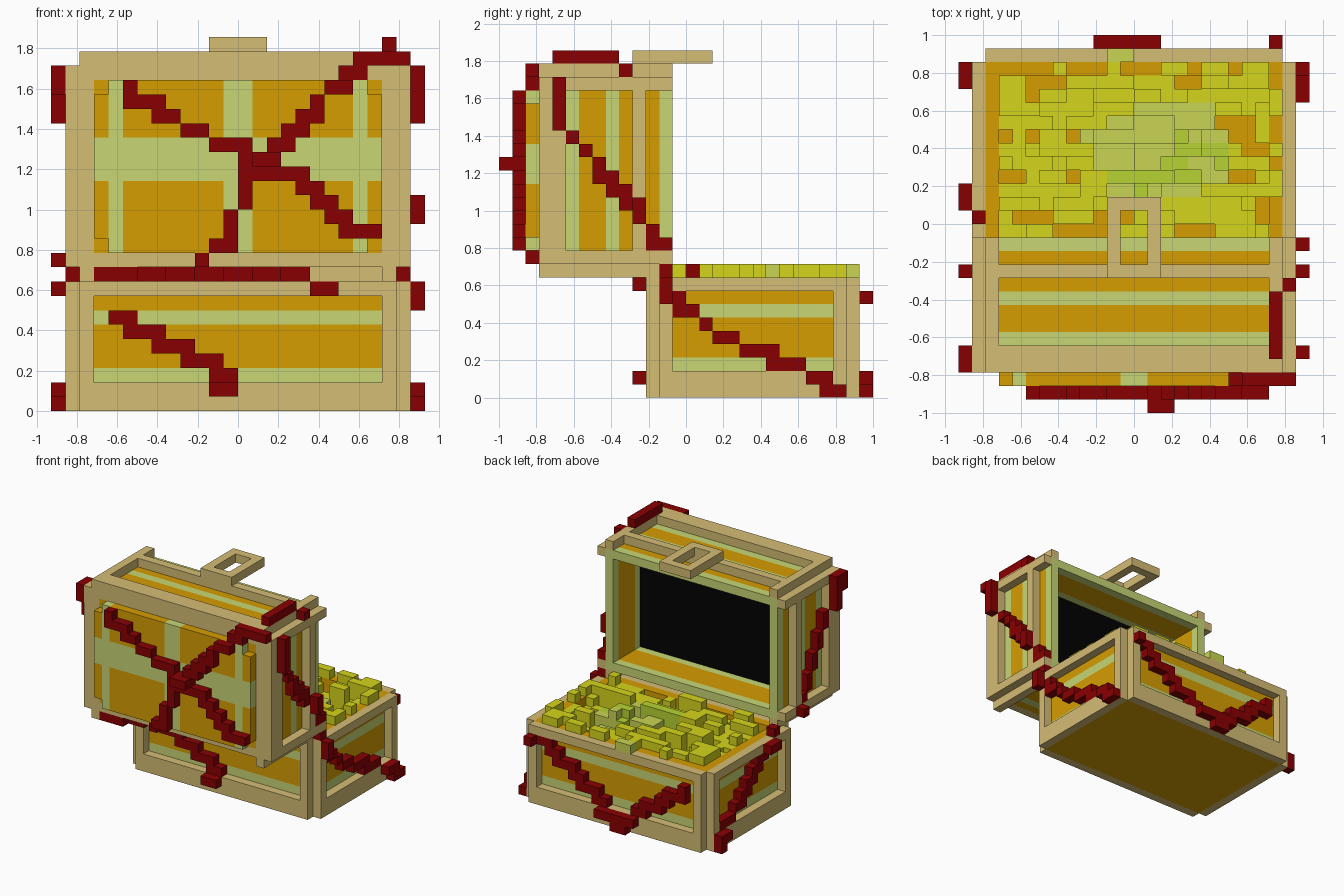
import bpy, bmesh, random
from mathutils import Vector

cube = bpy.data.objects.get("Cube")
if cube:
    bpy.data.objects.remove(cube, do_unlink=True)

U = 1 / 14  # size of one block
random.seed(7)


def lin(c):
    c /= 255
    return c / 12.92 if c <= 0.04045 else ((c + 0.055) / 1.055) ** 2.4


def material(name, r, g, b):
    m = bpy.data.materials.new(name)
    col = (lin(r), lin(g), lin(b), 1)
    m.diffuse_color = col
    m.use_nodes = True
    m.node_tree.nodes["Principled BSDF"].inputs["Base Color"].default_value = col
    return m


TAN = material("tan trim", 213, 189, 117)
ORANGE = material("dark golden wood", 214, 157, 2)
GREEN = material("pale green stripe", 200, 215, 117)
RED = material("deep red vine", 137, 0, 2)
YELLOW = material("coin yellow", 213, 213, 28)
PALE = material("pale coin", 202, 213, 82)
LIME = material("lime coin", 182, 211, 50)
BLACK = material("black lining", 2, 2, 2)


def build(name, boxes):
    """One object from boxes (x0, x1, y0, y1, z0, z1, material) in block units."""
    bm = bmesh.new()
    mats = []
    for x0, x1, y0, y1, z0, z1, mat in boxes:
        if mat not in mats:
            mats.append(mat)
        geo = bmesh.ops.create_cube(bm, size=1)
        for v in geo["verts"]:
            v.co = Vector(((x0, x1)[v.co.x > 0], (y0, y1)[v.co.y > 0], (z0, z1)[v.co.z > 0])) * U
        for f in {f for v in geo["verts"] for f in v.link_faces}:
            f.material_index = mats.index(mat)
    me = bpy.data.meshes.new(name)
    bm.to_mesh(me)
    bm.free()
    for m in mats:
        me.materials.append(m)
    ob = bpy.data.objects.new(name, me)
    bpy.context.collection.objects.link(ob)


def place(axis, d0, d1, a0, a1, b0, b1, mat):
    """Box with depth d along an axis; a and b are the other two axes in order."""
    return {"x": (d0, d1, a0, a1, b0, b1, mat),
            "y": (a0, a1, d0, d1, b0, b1, mat),
            "z": (a0, a1, b0, b1, d0, d1, mat)}[axis]


def frame(axis, d0, d1, outer, inner, mat=TAN):
    """Rectangular frame: outer and inner are (a0, a1, b0, b1)."""
    A0, A1, B0, B1 = outer
    a0, a1, b0, b1 = inner
    parts = [(A0, a0, B0, B1), (a1, A1, B0, B1), (a0, a1, B0, b0), (a0, a1, b1, B1)]
    return [place(axis, d0, d1, *p, mat) for p in parts]


# Base: striped box, hollow near the top
base = [(-11, 11, -2, 12, a, b, m) for a, b, m in
        [(0, 2, ORANGE), (2, 3, GREEN), (3, 6, ORANGE), (6, 7, GREEN)]]
base += frame("z", 7, 9, (-11, 11, -2, 12), (-10, 10, -1, 11), ORANGE)
base.append((-10, 10, -1, 11, 7, 7.05, ORANGE))
build("base_box", base)

trim = []
for y in (-3, 12):
    trim += frame("y", y, y + 1, (-11, 11, 0, 9), (-10, 10, 2, 8))
for x in (-12, 11):
    trim += frame("x", x, x + 1, (-2, 12, 0, 9), (-1, 11, 2, 8))
build("base_trim", trim)

# Lid: striped shell standing open, black lining inside
lid = [(-11, 11, a, b, 10, 24, m) for a, b, m in
       [(-10, -9, ORANGE), (-9, -8, GREEN), (-8, -6, ORANGE)]]
for a, b, m in [(-6, -5, GREEN), (-5, -2, ORANGE), (-2, -1, GREEN)]:
    lid += frame("y", a, b, (-11, 11, 10, 24), (-10, 10, 11, 23), m)
build("lid_shell", lid)
build("lid_lining", [(-10, 10, -6, -5.9, 11, 23, BLACK)])

# Raised lid panel with a green cross pattern and notched corners
panel = [(-10, 10, -11, -10, 11, 23, ORANGE)]
columns = [(-10, -9, ORANGE), (-9, -8, GREEN), (-8, -1, ORANGE), (-1, 1, GREEN),
           (1, 8, ORANGE), (8, 9, GREEN), (9, 10, ORANGE)]
for a, b, m in columns:
    n = 1 if abs(a + b) == 19 else 0
    panel += [(a, b, -12, -11, 11 + n, 16, m), (a, b, -12, -11, 16, 19, GREEN),
              (a, b, -12, -11, 19, 23 - n, m)]
build("lid_panel", panel)

# Lid trim: front ring, forked side, top and bottom frames
trim = frame("y", -11, -10, (-11, 11, 10, 24), (-10, 10, 11, 23))
for x in (-12, 11):
    trim += frame("x", x, x + 1, (-11, -3, 10, 24), (-9, -4, 11, 23))
    trim += [(x, x + 1, -3, -1, z, z + 1, TAN) for z in (10, 23)]
for x in (-11, 10):
    trim += [(x, x + 1, -11, -1, z, z + 1, TAN) for z in (9, 24)]
trim += [(-10, 10, -4, -3, z, z + 1, TAN) for z in (9, 24)]
trim.append((-10, 10, -11, -9, 24, 25, TAN))
build("lid_trim", trim)

# Clasp loop on the lid
build("clasp", frame("z", 25, 26, (-2, 2, -4, 2), (-1, 1, -3, 1)))

# Treasure: short rows of blocks, paler and lower in the middle
coins = []
for y in range(-1, 11):
    x = -10
    while x < 10:
        end = min(10, x + random.choice((1, 1, 2, 2, 3)))
        middle = ((x - 1) / 6) ** 2 + ((y - 5) / 3.5) ** 2 < 1
        tops = (7.1, 8, 8, 9, 9, 10) if middle else (7, 8, 9, 9, 10, 10)
        top = random.choice(tops)
        if y == 0:
            top = min(top, 9)
        mat = random.choice((PALE, PALE, PALE, LIME)) if middle else YELLOW
        if top > 7:
            coins.append((x, end, y, y + 1, 7, top, mat))
        x = end
for x in (-6, -2, 2, 3, 5, 6, 8, 9):
    coins.append((x, x + 1, 11, 12, 9, 10, YELLOW))
for y in (2, 3, 5, 8, 9):
    coins.append((10, 11, y, y + 1, 9, 10, YELLOW))
coins.append((-2, 0, 12, 13, 9, 10, PALE))
build("treasure", coins)


def vine(name, axis, rows, depth):
    """Rows are (a0, a1, b); depth(a, b) gives the near side of each block."""
    cells = {(a, b) for a0, a1, b in rows for a in range(a0, a1)}
    build(name, [place(axis, depth(a, b), depth(a, b) + 1, a, a + 1, b, b + 1, RED)
                 for a, b in sorted(cells)])


# Crossed vines on the lid front
vine("lid_front_vines", "y",
     [(-8, -7, 22), (-8, -5, 21), (-6, -4, 20), (-4, -2, 19), (-2, 1, 18), (0, 3, 17),
      (0, 5, 16), (4, 6, 15), (5, 7, 14), (6, 8, 13), (7, 10, 12),
      (8, 12, 24), (7, 9, 23), (6, 8, 22), (5, 6, 21), (4, 6, 20),
      (3, 5, 19), (2, 4, 18), (0, 1, 15), (0, 1, 14), (-1, 0, 13), (-1, 0, 12),
      (-2, 0, 11), (-3, -2, 10)],
     lambda a, b: -13 if -10 <= a < 10 and 11 <= b < 23 else -12)
build("vine_knot", [(1, 3, -14, -13, 17, 18, RED)])

# Vines on the lid sides, in the recess or over the trim
side = [(-10, -9, z) for z in range(20, 24)] + [
    (-9, -8, 19), (-8, -7, 18), (-7, -6, 17), (-7, -5, 16), (-6, -4, 15),
    (-5, -3, 14), (-4, -3, 13), (-3, -2, 12), (-3, -1, 11)]


def over_lid(a, b):
    return a < -9 or a == -4 or b in (10, 23)


vine("lid_right_vine", "x", side, lambda a, b: 12 if over_lid(a, b) else 11)
left = [(-11, -9, 23), (-11, -10, 22), (-10, -9, 22), (-10, -9, 21), (-10, -9, 20),
        (-9, -8, 19), (-9, -8, 18), (-8, -7, 17), (-8, -7, 16), (-7, -6, 15),
        (-7, -6, 14), (-6, -5, 13), (-6, -5, 12), (-5, -4, 11), (-4, -3, 10)]
vine("lid_left_vine", "x", left, lambda a, b: -13 if over_lid(a, b) else -12)

# Vine along the lid top and underside
build("lid_top_vine", [(10, 11, -10, -5, 25, 26, RED), (11, 12, -5, -4, 24, 25, RED)])
vine("lid_bottom_vine", "z", [(-10 + 2 * i, -7 + 2 * i, -11 + i) for i in range(7)],
     lambda a, b: 9)


# Vines round the base
def over_base(a, b, a0, a1):
    return a < a0 or a >= a1 or b < 2 or b >= 8


vine("base_front_vine", "y",
     [(5, 7, 8), (-9, -7, 6), (-8, -5, 5), (-6, -3, 4), (-4, -1, 3), (-2, 0, 2), (-2, 0, 1)],
     lambda a, b: -4 if over_base(a, b, -10, 10) else -3)
vine("base_back_vine", "y",
     [(10, 11, 7), (8, 10, 7), (7, 9, 6), (5, 8, 5), (4, 6, 4), (2, 5, 3), (1, 3, 2),
      (-1, 2, 1), (-2, 0, 0), (-3, -1, 1), (-4, -2, 2), (-6, -3, 3), (-7, -5, 4),
      (-9, -6, 5), (-9, -8, 6)],
     lambda a, b: 13 if over_base(a, b, -10, 10) else 12)
vine("base_right_vine", "x",
     [(-2, -1, 8), (-2, -1, 7), (-1, 0, 7), (-1, 1, 6), (1, 2, 5), (2, 4, 4), (4, 7, 3),
      (6, 9, 2), (9, 11, 1), (10, 12, 0)],
     lambda a, b: 12 if over_base(a, b, -1, 11) else 11)
vine("base_left_vine", "x",
     [(1, 3, 8), (2, 4, 7), (3, 5, 6), (4, 6, 5), (5, 7, 4), (6, 8, 3), (8, 10, 2),
      (10, 11, 2), (10, 12, 1), (11, 12, 0)],
     lambda a, b: -13 if over_base(a, b, -1, 11) else -12)

# Loose vine ends on the rim
build("rim_vine_ends", [(11, 12, -2, -1, 9, 10, RED), (-12, -11, 0, 1, 9, 10, RED)])
